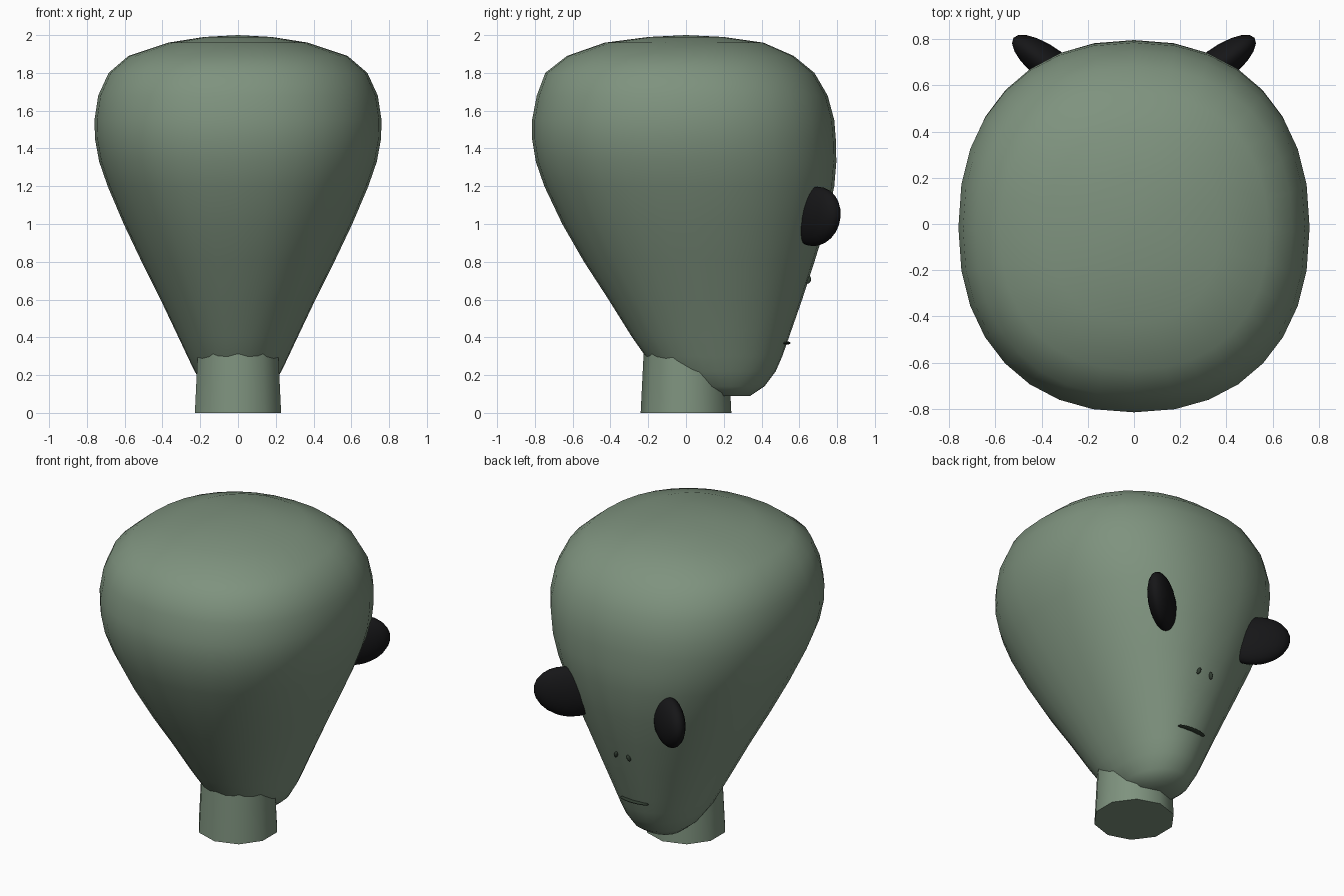
import bpy, bmesh, math
from mathutils import Vector, Matrix

if "Cube" in bpy.data.objects:
    bpy.data.objects.remove(bpy.data.objects["Cube"])


def material(name, rgb):
    m = bpy.data.materials.new(name)
    m.diffuse_color = (*rgb, 1)
    m.use_nodes = True
    m.node_tree.nodes["Principled BSDF"].inputs["Base Color"].default_value = m.diffuse_color
    return m


skin = material("skin", (0.21, 0.29, 0.21))
dark = material("dark", (0.008, 0.008, 0.009))
slit = material("slit", (0.03, 0.045, 0.03))


def finish(bm, name, mat, angle=180):
    bmesh.ops.recalc_face_normals(bm, faces=bm.faces[:])
    me = bpy.data.meshes.new(name)
    bm.to_mesh(me)
    bm.free()
    ob = bpy.data.objects.new(name, me)
    bpy.context.collection.objects.link(ob)
    me.materials.append(mat)
    bpy.ops.object.select_all(action='DESELECT')
    ob.select_set(True)
    bpy.context.view_layer.objects.active = ob
    bpy.ops.object.shade_smooth_by_angle(angle=math.radians(angle))
    return ob


# Head: rounded-square rings lofted from chin to crown (z, half width, back y, face y)
rings = [
    (0.09, 0.12, 0.12, 0.34), (0.14, 0.18, -0.03, 0.415), (0.22, 0.23, -0.15, 0.475),
    (0.30, 0.268, -0.215, 0.51), (0.40, 0.315, -0.285, 0.545), (0.60, 0.41, -0.41, 0.615),
    (0.80, 0.51, -0.54, 0.68), (1.00, 0.605, -0.655, 0.742), (1.20, 0.69, -0.75, 0.785),
    (1.33, 0.735, -0.795, 0.796), (1.45, 0.757, -0.815, 0.793), (1.55, 0.76, -0.815, 0.785),
    (1.68, 0.74, -0.79, 0.75), (1.80, 0.685, -0.745, 0.68), (1.89, 0.58, -0.63, 0.57),
    (1.96, 0.37, -0.43, 0.41), (1.99, 0.18, -0.2, 0.2),
]
SEG = 32
bm = bmesh.new()
loops = []
for z, w, y0, y1 in rings:
    mid, half = (y0 + y1) / 2, (y1 - y0) / 2
    p = 2 / (2.05 + 0.2 * min(1, z / 1.3))
    loop = []
    for i in range(SEG):
        a = math.tau * i / SEG
        c, s = math.cos(a), math.sin(a)
        x = w * math.copysign(abs(c) ** p, c)
        y = mid + half * math.copysign(abs(s) ** p, s)
        loop.append(bm.verts.new((x, y, z)))
    loops.append(loop)
for a, b in zip(loops, loops[1:]):
    for i in range(SEG):
        j = (i + 1) % SEG
        bm.faces.new((a[i], a[j], b[j], b[i]))
bm.faces.new(loops[0])
crown = bm.verts.new((0, 0, 2.0))
for i in range(SEG):
    bm.faces.new((loops[-1][i], loops[-1][(i + 1) % SEG], crown))
finish(bm, "head", skin)

# Neck: ten-sided tapered stub
bm = bmesh.new()
bmesh.ops.create_cone(bm, cap_ends=True, segments=10, radius1=0.24, radius2=0.22, depth=0.4,
                      matrix=Matrix.Translation((0, 0, 0.2)))
finish(bm, "neck", skin, 40)


def ellipsoid(name, centre, out, up, radii, mat):
    """Sphere stretched along side, outward and upward axes."""
    o = Vector(out).normalized()
    s = o.cross(Vector(up)).normalized()
    u = s.cross(o)
    rot = Matrix((s, o, u)).transposed().to_4x4()
    bm = bmesh.new()
    bmesh.ops.create_uvsphere(bm, u_segments=20, v_segments=12, radius=1,
                              matrix=Matrix.Translation(centre) @ rot @ Matrix.Diagonal((*radii, 1)))
    finish(bm, name, mat)


# Eyes and nostrils mirrored across x
for side, label in ((1, "right"), (-1, "left")):
    ellipsoid(label + "_eye", (side * 0.36, 0.685, 1.04), (side * 0.76, 0.56, 0.2),
              (side * 0.1, 0.05, 1), (0.075, 0.205, 0.155), dark)
    ellipsoid(label + "_nostril", (side * 0.045, 0.647, 0.705), (side * 0.1, 1, -0.2),
              (side * -0.3, 0.2, 1), (0.011, 0.015, 0.022), slit)

# Mouth: thin slit across the face
ellipsoid("mouth", (0, 0.525, 0.37), (0, 1, 0), (0, 0, 1), (0.1, 0.03, 0.009), slit)
